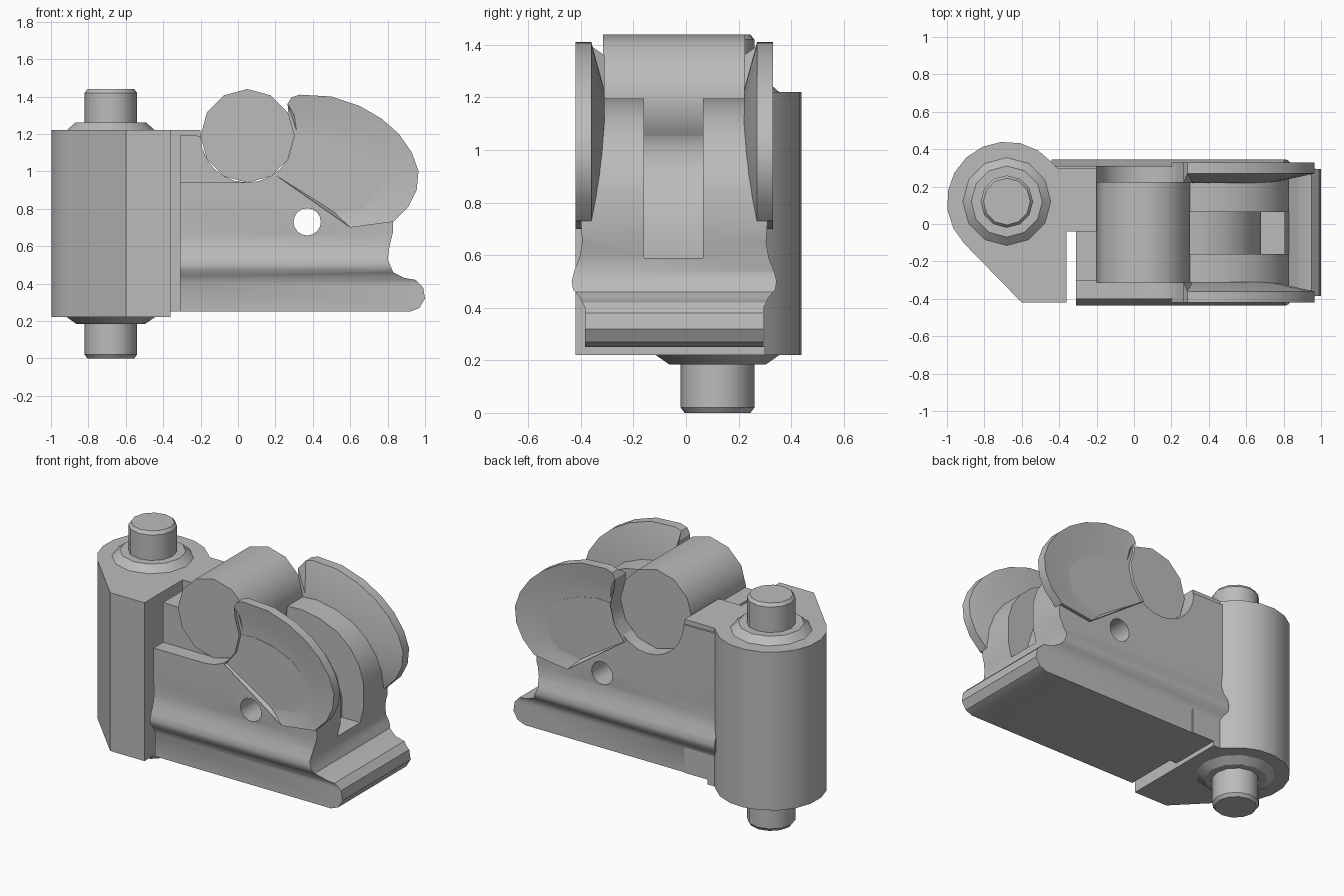
import bpy, bmesh, math
from mathutils import Vector

cube = bpy.data.objects.get("Cube")
if cube:
    bpy.data.objects.remove(cube, do_unlink=True)

grey = bpy.data.materials.new("plain grey")
grey.use_nodes = True
grey.diffuse_color = (0.5, 0.5, 0.5, 1)
grey.node_tree.nodes["Principled BSDF"].inputs["Base Color"].default_value = (0.5, 0.5, 0.5, 1)

MID = -0.045  # centre plane of the body across its width


def loft(name, loops):
    """Skin matching closed loops of points and cap both ends."""
    bm = bmesh.new()
    rings = [[bm.verts.new(p) for p in loop] for loop in loops]
    n = len(rings[0])
    for a, b in zip(rings, rings[1:]):
        for i in range(n):
            j = (i + 1) % n
            bm.faces.new((a[i], a[j], b[j], b[i]))
    bm.faces.new(rings[0])
    bm.faces.new(rings[-1])
    bmesh.ops.recalc_face_normals(bm, faces=bm.faces)
    mesh = bpy.data.meshes.new(name)
    bm.to_mesh(mesh)
    bm.free()
    mesh.materials.append(grey)
    obj = bpy.data.objects.new(name, mesh)
    bpy.context.collection.objects.link(obj)
    return obj


def prism(name, pts, axis, start, end):
    """Extrude a flat outline along one axis."""
    place = {"x": lambda p, t: (t, p[0], p[1]),
             "y": lambda p, t: (p[0], t, p[1]),
             "z": lambda p, t: (p[0], p[1], t)}[axis]
    return loft(name, [[place(p, t) for p in pts] for t in (start, end)])


def arc(cx, cy, r, a0, a1, n):
    angles = [math.radians(a0 + (a1 - a0) * i / n) for i in range(n + 1)]
    return [(cx + r * math.cos(a), cy + r * math.sin(a)) for a in angles]


def rect(x0, x1, z0, z1):
    return [(x0, z0), (x1, z0), (x1, z1), (x0, z1)]


def boolean(target, tool, operation="DIFFERENCE"):
    mod = target.modifiers.new("cut", "BOOLEAN")
    mod.object, mod.operation, mod.solver = tool, operation, "EXACT"
    bpy.context.view_layer.objects.active = target
    bpy.ops.object.modifier_apply(modifier=mod.name)
    bpy.data.objects.remove(tool, do_unlink=True)


def smooth(obj, angle=32):
    bpy.ops.object.select_all(action="DESELECT")
    obj.select_set(True)
    bpy.context.view_layer.objects.active = obj
    bpy.ops.object.shade_smooth_by_angle(angle=math.radians(angle))


# Body: waisted cross-section trimmed by the side silhouette
half = [(0.34, 0.25), (0.34, 0.40), (0.36, 0.44), (0.385, 0.47), (0.39, 0.50),
        (0.38, 0.54), (0.36, 0.59), (0.35, 0.65), (0.355, 0.73), (0.355, 1.3)]
section = [(MID + w, z) for w, z in half] + [(MID - w, z) for w, z in reversed(half)]
body = prism("body", section, "x", -0.44, 1.05)
side = [(-0.5, 0.2), (-0.5, 0.25), (0.92, 0.25), (0.97, 0.27), (1.0, 0.32), (0.99, 0.38),
        (0.95, 0.42), (0.89, 0.43), (0.83, 0.46), (0.80, 0.53), (0.81, 0.60),
        (0.83, 0.68), (0.83, 0.85), (0.80, 0.95), (0.74, 1.04), (0.65, 1.12),
        (0.53, 1.17), (0.40, 1.195)][1:]
side += arc(0.05, 1.19, 0.25, 0, -180, 12) + [(-0.5, 1.195)]
boolean(body, prism("side_trim", side, "y", -1, 1), "INTERSECT")

# Centre groove, front ledge, gap beside the post, and cross hole
groove = [(0.2, 1.4), (0.2, 1.06), (0.35, 1.05), (0.47, 1.02), (0.57, 0.95),
          (0.64, 0.85), (0.68, 0.72), (0.68, 0.59), (1.2, 0.59), (1.2, 1.4)]
boolean(body, prism("groove_cutter", groove, "y", -0.16, 0.065))
boolean(body, prism("ledge_cutter", rect(-0.6, 0.05, 0.94, 1.4), "y", -0.6, -0.305))
boolean(body, prism("gap_cutter", rect(-0.6, -0.31, 0.1, 1.4), "y", -0.6, -0.04))
boolean(body, prism("hole_cutter", arc(0.37, 0.73, 0.073, 0, 337.5, 15), "y", -1, 1))
smooth(body)

# Cheeks: flared guide plates, thin at the rim and blending into the body
rim = [(0.20, 0.98), (0.27, 1.07), (0.30, 1.19), (0.27, 1.30), (0.265, 1.36),
       (0.285, 1.395), (0.33, 1.41), (0.50, 1.40), (0.65, 1.35), (0.77, 1.28),
       (0.86, 1.20), (0.93, 1.10), (0.965, 1.0), (0.955, 0.90), (0.91, 0.81),
       (0.83, 0.73), (0.60, 0.70)]
hub = Vector((0.36, 0.93))
for name, sign in (("front_cheek", -1), ("back_cheek", 1)):
    loops = []
    for scale, depth in ((0.62, 0.353), (0.80, 0.362), (1, 0.375), (1, 0.315), (0.62, 0.265)):
        pts = [hub + (Vector(p) - hub) * scale for p in rim]
        # keep the edge beside the roller fixed so that only the outer rim flares
        pts = [Vector(p) if i < 5 else q for i, (p, q) in enumerate(zip(rim, pts))]
        loops.append([(p.x, MID + sign * depth, p.y) for p in pts])
    cheek = loft(name, loops)
    boolean(cheek, prism("groove_clear", groove, "y", -0.16, 0.065))
    smooth(cheek)

# Roller lying across the body
roller = prism("roller", arc(0.05, 1.19, 0.25, 90, 420, 11), "y", -0.315, 0.225)
smooth(roller, 40)

# Hinge post with a rounded back and the web that joins it to the body
PX, PY = -0.68, 0.12
outline = arc(PX, PY, 0.32, 40, 225, 10) + [(-0.6, -0.42), (-0.36, -0.42), (-0.36, 0.30), (-0.41, 0.30)]
post = prism("hinge_post", outline, "z", 0.22, 1.22)
smooth(post)
web = prism("web", rect(-0.5, -0.2, -0.04, 0.30), "z", 0.25, 1.22)
boolean(web, prism("roller_clear", arc(0.05, 1.19, 0.25, 90, 420, 11), "y", -1, 1))

# Hinge pin and collars turned as stacked rings
profile = [(0.125, 0), (0.14, 0.02), (0.14, 0.185), (0.185, 0.185), (0.235, 0.22),
           (0.235, 1.22), (0.19, 1.26), (0.14, 1.26), (0.14, 1.42), (0.125, 1.44)]
pin = loft("hinge_pin", [[(x, y, z) for x, y in arc(PX, PY, r, 0, 330, 11)] for r, z in profile])
smooth(pin)
